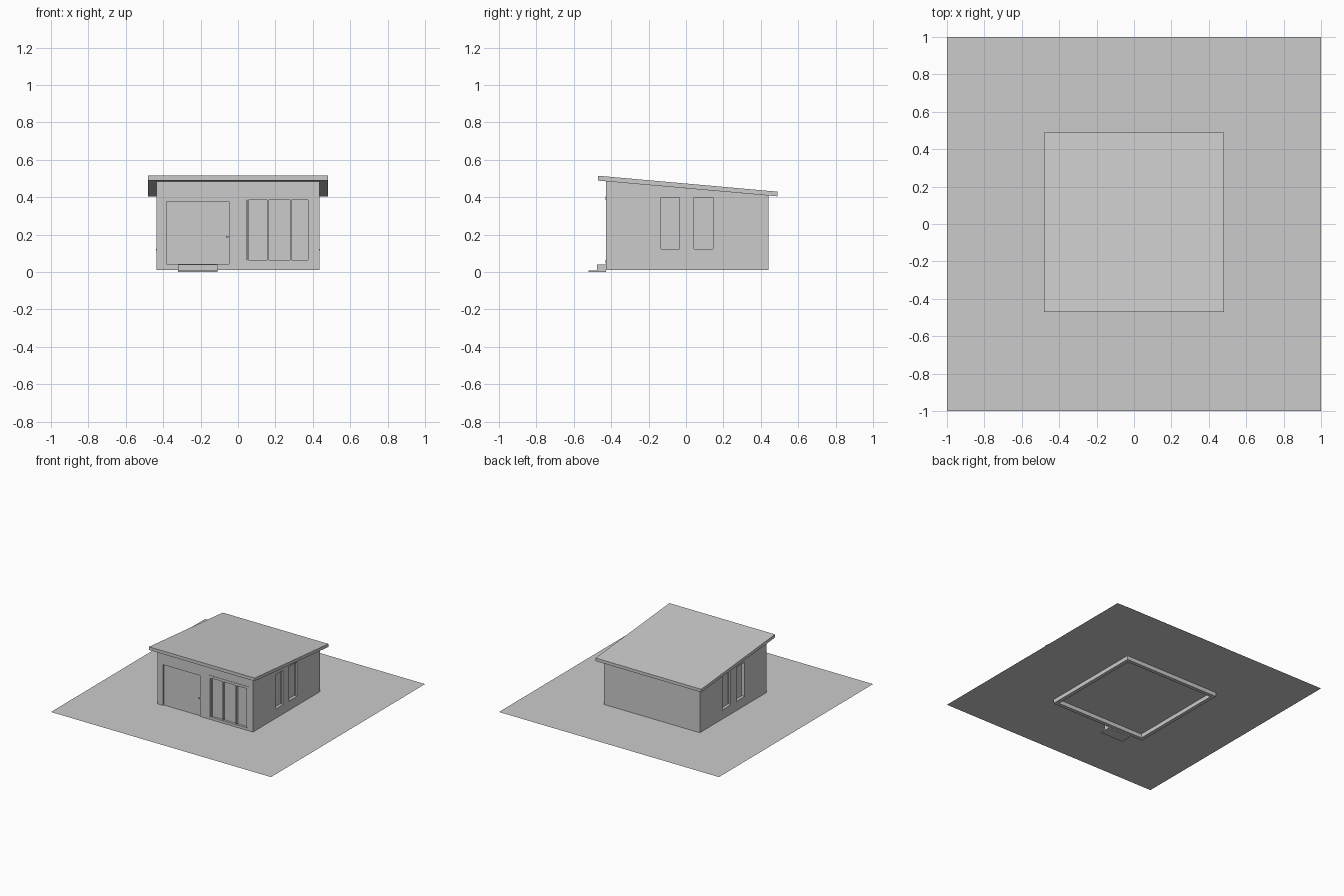
import bpy, bmesh

if "Cube" in bpy.data.objects:
    bpy.data.objects.remove(bpy.data.objects["Cube"])

def finish(bm, name):
    bmesh.ops.recalc_face_normals(bm, faces=bm.faces)
    me = bpy.data.meshes.new(name)
    bm.to_mesh(me)
    bm.free()
    ob = bpy.data.objects.new(name, me)
    bpy.context.collection.objects.link(ob)
    return ob

def box(name, x0, x1, y0, y1, z0, z1):
    bm = bmesh.new()
    bmesh.ops.create_cube(bm, size=1)
    for v in bm.verts:
        v.co = (x0 + (v.co.x + .5) * (x1 - x0), y0 + (v.co.y + .5) * (y1 - y0),
                z0 + (v.co.z + .5) * (z1 - z0))
    return finish(bm, name)

def prism(name, profile, half):
    """Side profile (y, z) extruded along x."""
    bm = bmesh.new()
    f = bm.faces.new([bm.verts.new((-half, y, z)) for y, z in profile])
    ext = bmesh.ops.extrude_face_region(bm, geom=[f])['geom']
    bmesh.ops.translate(bm, vec=(2 * half, 0, 0),
                        verts=[v for v in ext if isinstance(v, bmesh.types.BMVert)])
    return finish(bm, name)

def cut(ob, cutter):
    m = ob.modifiers.new("cut", 'BOOLEAN')
    m.operation, m.solver, m.object = 'DIFFERENCE', 'EXACT', cutter
    bpy.context.view_layer.objects.active = ob
    bpy.ops.object.modifier_apply(modifier=m.name)
    bpy.data.objects.remove(cutter)

def under(y):  # underside of the sloping roof
    return 0.489 - 0.0877 * (y + 0.47)

X, YF, YB, T = 0.435, -0.427, 0.442, 0.03
G = 0.043  # ground level; the footing and step reach below it

# ground sheet
bm = bmesh.new()
bm.faces.new([bm.verts.new((a, b, G)) for a, b in ((-1, -1), (1, -1), (1, 1), (-1, 1))])
ground = finish(bm, "ground")
if ground.data.polygons[0].normal.z < 0:
    ground.data.flip_normals()

# hollow walls with sloping top, sunk into the ground
walls = prism("walls", [(YF, .01), (YB, .01), (YB, under(YB)), (YF, under(YF))], X)
cut(walls, box("cutter", -X + T, X - T, YF + T, YB - T, -0.1, 0.8))

# roof slab
prism("roof", [(-.47, .489), (.488, .405), (.488, .43), (-.47, .515)], 0.48)

# openings: door, wide front window, two windows in each side wall
side_windows = [(-.135, -.035), (.042, .145)]
cut(walls, box("cutter", -.39, -.04, YF - .1, YF + .1, G, .385))
cut(walls, box("cutter", .045, .385, YF - .1, YF + .1, .055, .395))
for y0, y1 in side_windows:
    for s in (-1, 1):
        cut(walls, box("cutter", s * X - .1, s * X + .1, y0, y1, .12, .40))

# door with frame and handle
box("door", -.382, -.048, YF + .01, YF + .022, G, .378)
box("door_frame_left", -.39, -.382, YF, YF + T, G, .385)
box("door_frame_right", -.048, -.04, YF, YF + T, G, .385)
box("door_frame_top", -.382, -.048, YF, YF + T, .378, .385)
box("door_handle", -.064, -.05, YF, YF + .01, .186, .192)

# entrance step and plate, below the ground sheet
box("step", -.32, -.11, -.475, YF, .008, .04)
box("step_plate", -.32, -.11, -.52, YF, 0, .008)

# front window
box("front_glass", .045, .385, YF + .016, YF + .02, .055, .395)
box("front_sill", .035, .395, YF - .003, YF + .025, .045, .065)
box("front_header", .035, .395, YF - .003, YF + .025, .385, .405)
for i, x in enumerate((.052, .162, .282, .38)):
    box(f"front_mullion_{i}", x - .005, x + .005, YF, YF + .025, .065, .385)

# side windows: glass, frame and sill, repeated on both sides
for s in (-1, 1):
    def part(name, d0, d1, y0, y1, z0, z1):
        a, b = sorted((s * (X + d0), s * (X + d1)))
        box(name, a, b, y0, y1, z0, z1)
    for y0, y1 in side_windows:
        part("side_glass", -.024, -.02, y0, y1, .12, .40)
        part("side_sill", -.025, .004, y0 - .002, y1 + .002, .115, .123)
        part("side_frame_top", -.028, -.014, y0, y1, .394, .40)
        part("side_frame_front", -.028, -.014, y0, y0 + .006, .123, .394)
        part("side_frame_back", -.028, -.014, y1 - .006, y1, .123, .394)
